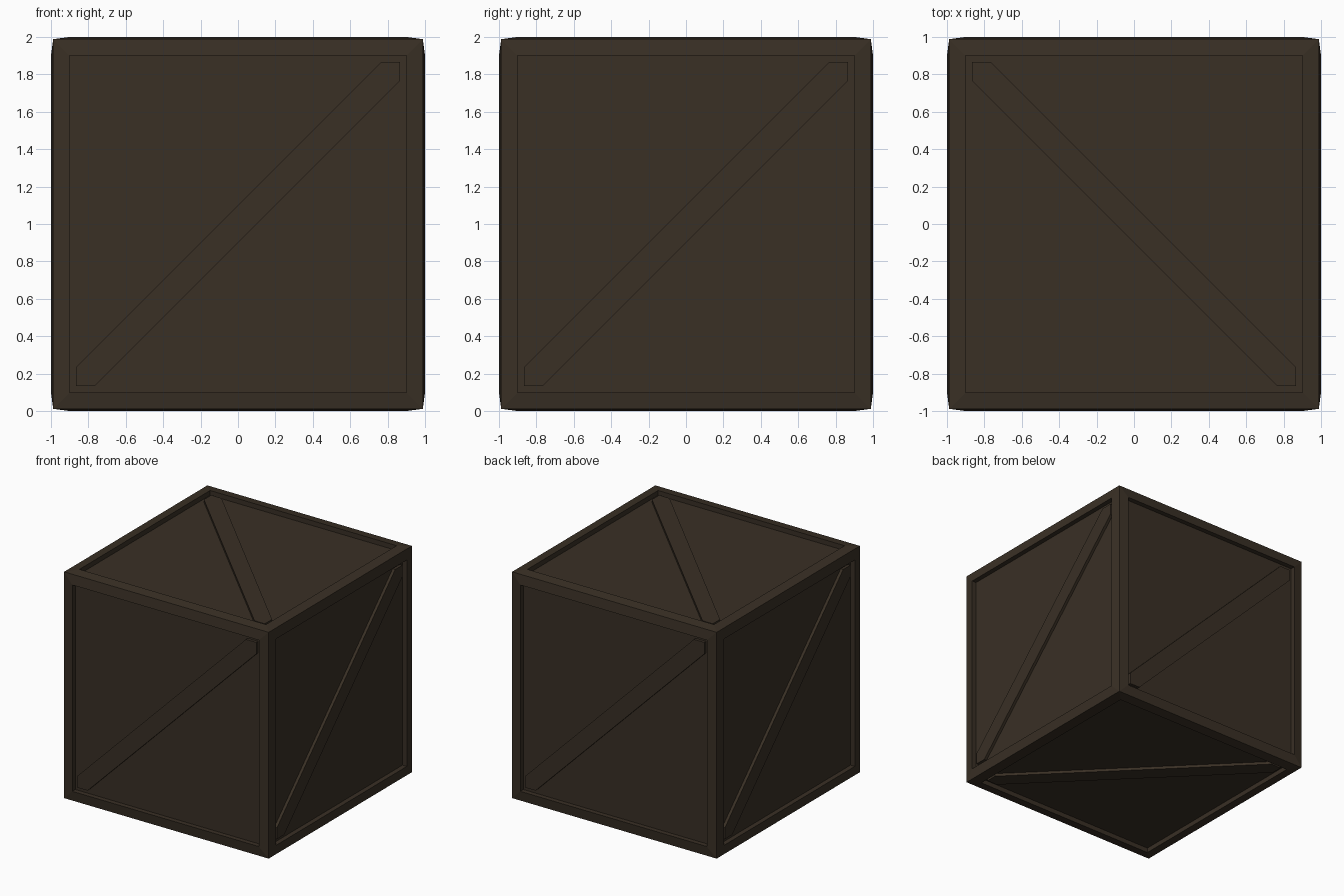
import bpy, bmesh
from mathutils import Matrix, Vector
from math import pi

if "Cube" in bpy.data.objects:
    bpy.data.objects.remove(bpy.data.objects["Cube"])

EDGE = 0.988     # half size at the outer edges
RIM = 1.0        # height of the frame's inner rim
INNER = 0.865    # half size of the panel opening
PANEL = 0.958    # depth of the recessed panel
BRACE = 0.983    # height of the diagonal board
LIFT = Matrix.Translation((0, 0, 1))

wood = bpy.data.materials.new("dark brown wood")
wood.diffuse_color = (0.041, 0.029, 0.0182, 1)
wood.use_nodes = True
wood.node_tree.nodes["Principled BSDF"].inputs["Base Color"].default_value = wood.diffuse_color


def make(name, bm):
    mesh = bpy.data.meshes.new(name)
    bm.to_mesh(mesh)
    bm.free()
    mesh.materials.append(wood)
    ob = bpy.data.objects.new(name, mesh)
    bpy.context.collection.objects.link(ob)
    return ob


# Crate body: framed cube with a recessed panel on every side
bm = bmesh.new()
bmesh.ops.create_cube(bm, size=2 * EDGE)
sides = bm.faces[:]
bmesh.ops.inset_individual(bm, faces=sides, thickness=EDGE - INNER)
for f in sides:
    n = f.normal.copy()
    for v in f.verts:
        v.co += n * (RIM - EDGE)
for f in sides:
    n = f.normal.copy()
    old = f.verts[:]
    new = [bm.verts.new(v.co + n * (PANEL - RIM)) for v in old]
    for i in range(4):
        j = (i + 1) % 4
        bm.faces.new((old[i], old[j], new[j], new[i]))
    bm.faces.new(new)
    bm.faces.remove(f)
bmesh.ops.recalc_face_normals(bm, faces=bm.faces[:])
bmesh.ops.transform(bm, matrix=LIFT, verts=bm.verts[:])
make("crate_body", bm)


# Diagonal board, drawn on the front side and turned to the others
def brace(name, turn):
    a, b = INNER, INNER - 0.1
    outline = [(-a, -a), (-b, -a), (a, b), (a, a), (b, a), (-a, -b)]
    bm = bmesh.new()
    face = bm.faces.new([bm.verts.new((x, -PANEL, z)) for x, z in outline])
    ext = bmesh.ops.extrude_face_region(bm, geom=[face])["geom"]
    moved = [g for g in ext if isinstance(g, bmesh.types.BMVert)]
    bmesh.ops.translate(bm, verts=moved, vec=Vector((0, PANEL - BRACE, 0)))
    bmesh.ops.recalc_face_normals(bm, faces=bm.faces[:])
    bmesh.ops.transform(bm, matrix=LIFT @ turn, verts=bm.verts[:])
    make(name, bm)


for i, side in enumerate(("front", "right", "back", "left")):
    brace(side + "_brace", Matrix.Rotation(i * pi / 2, 4, 'Z'))
flip = Matrix.Rotation(pi / 2, 4, 'Z')
brace("top_brace", flip @ Matrix.Rotation(-pi / 2, 4, 'X'))
brace("bottom_brace", Matrix.Rotation(pi / 2, 4, 'X'))
